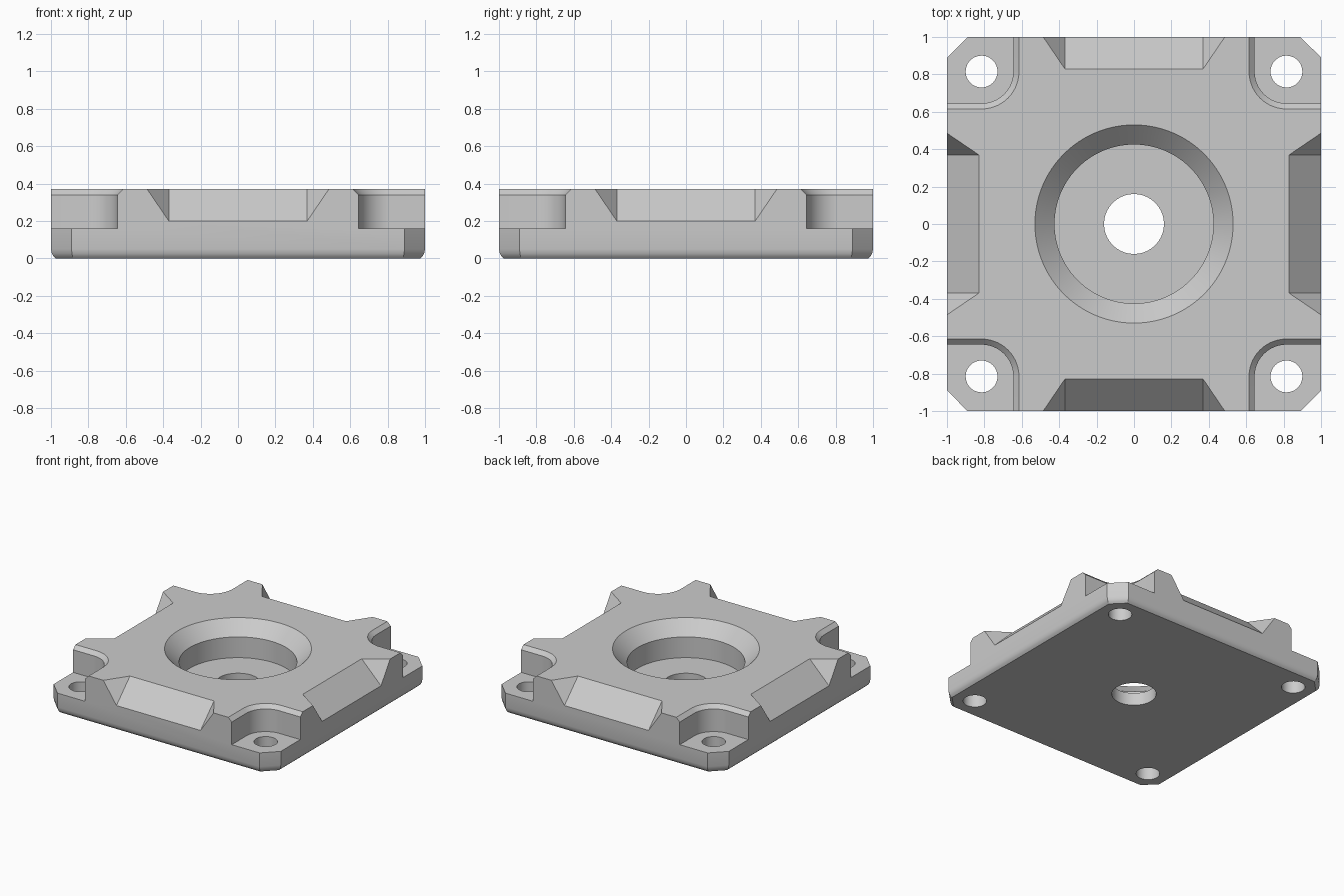
import bpy, bmesh, math
from mathutils import Matrix

old = bpy.data.objects.get("Cube")
if old:
    bpy.data.objects.remove(old, do_unlink=True)

HALF, TOP, HOLE = 1.0, 0.37, 0.815

grey = bpy.data.materials.new("plain grey")
grey.use_nodes = True
grey.diffuse_color = (0.6, 0.6, 0.6, 1)
grey.node_tree.nodes["Principled BSDF"].inputs["Base Color"].default_value = (0.6, 0.6, 0.6, 1)


def loft(name, loops, turn=0.0):
    """Closed solid through a stack of matching loops, turned about z."""
    bm = bmesh.new()
    rows = [[bm.verts.new(p) for p in loop] for loop in loops]
    n = len(rows[0])
    for a, b in zip(rows, rows[1:]):
        for i in range(n):
            j = (i + 1) % n
            bm.faces.new((a[i], a[j], b[j], b[i]))
    bm.faces.new(rows[0][::-1])
    bm.faces.new(rows[-1])
    bm.transform(Matrix.Rotation(turn, 4, 'Z'))
    bmesh.ops.recalc_face_normals(bm, faces=bm.faces)
    mesh = bpy.data.meshes.new(name)
    bm.to_mesh(mesh)
    bm.free()
    mesh.materials.append(grey)
    ob = bpy.data.objects.new(name, mesh)
    bpy.context.collection.objects.link(ob)
    return ob


def arc(cx, cy, r, z, start, end, count):
    return [(cx + r * math.cos(a), cy + r * math.sin(a), z)
            for a in (math.radians(start + (end - start) * i / count) for i in range(count + 1))]


def circle(cx, cy, r, z, count=96):
    return arc(cx, cy, r, z, 0, 360, count)[:-1]


def octagon(inset, z):
    h = HALF - inset
    k = 0.89 - inset * (1 - math.tan(math.pi / 8))
    k = 0.89 - inset * math.tan(math.pi / 8)
    return [(h, -k, z), (h, k, z), (k, h, z), (-k, h, z),
            (-h, k, z), (-h, -k, z), (-k, -h, z), (k, -h, z)]


def pocket_loop(r, z):
    far = 1.3
    return arc(HOLE, HOLE, r, z, 180, 270, 20) + [
        (far, HOLE - r, z), (far, far, z), (HOLE - r, far, z)]


def ramp_section(y, lid=0.46):
    base = 0.2 + y + HALF
    wide = 0.37 + 0.68 * (lid - base)
    return [(-0.37, y, base), (0.37, y, base), (wide, y, lid), (-wide, y, lid)]


# Block with cut corners and a rounded bottom rim
R = 0.0625
rim = [(R - math.sqrt(R * R - (0.05 - z) ** 2), z) for z in (0, 0.012, 0.026, 0.05)]
plate = loft("mounting_plate", [octagon(d, z) for d, z in rim + [(0, TOP)]])

# Central countersunk bore with a through hole
bore = [(0.58, 0.42), (0.425, 0.265), (0.425, 0.10), (0.16, 0.10), (0.16, -0.1)]
cutters = [loft("bore_cutter", [circle(0, 0, r, z) for r, z in bore])]

# Corner pockets, screw holes and side ramps, four of each
for i in range(4):
    turn = i * math.pi / 2
    cutters.append(loft("pocket_cutter", [pocket_loop(r, z) for r, z in
                                          ((0.17, 0.16), (0.17, 0.34), (0.25, 0.42))], turn))
    cutters.append(loft("screw_hole_cutter", [circle(HOLE, HOLE, 0.085, z, 48)
                                              for z in (-0.1, 0.3)], turn))
    cutters.append(loft("ramp_cutter", [ramp_section(y) for y in (-1.08, -0.75)], turn))

bpy.ops.object.select_all(action='DESELECT')
bpy.context.view_layer.objects.active = plate
plate.select_set(True)
for cutter in cutters:
    cutter.hide_render = True
    mod = plate.modifiers.new("cut", 'BOOLEAN')
    mod.operation = 'DIFFERENCE'
    mod.solver = 'EXACT'
    mod.object = cutter
    bpy.ops.object.modifier_apply(modifier=mod.name)
    bpy.data.objects.remove(cutter, do_unlink=True)

bpy.ops.object.shade_smooth_by_angle(angle=math.radians(30))
